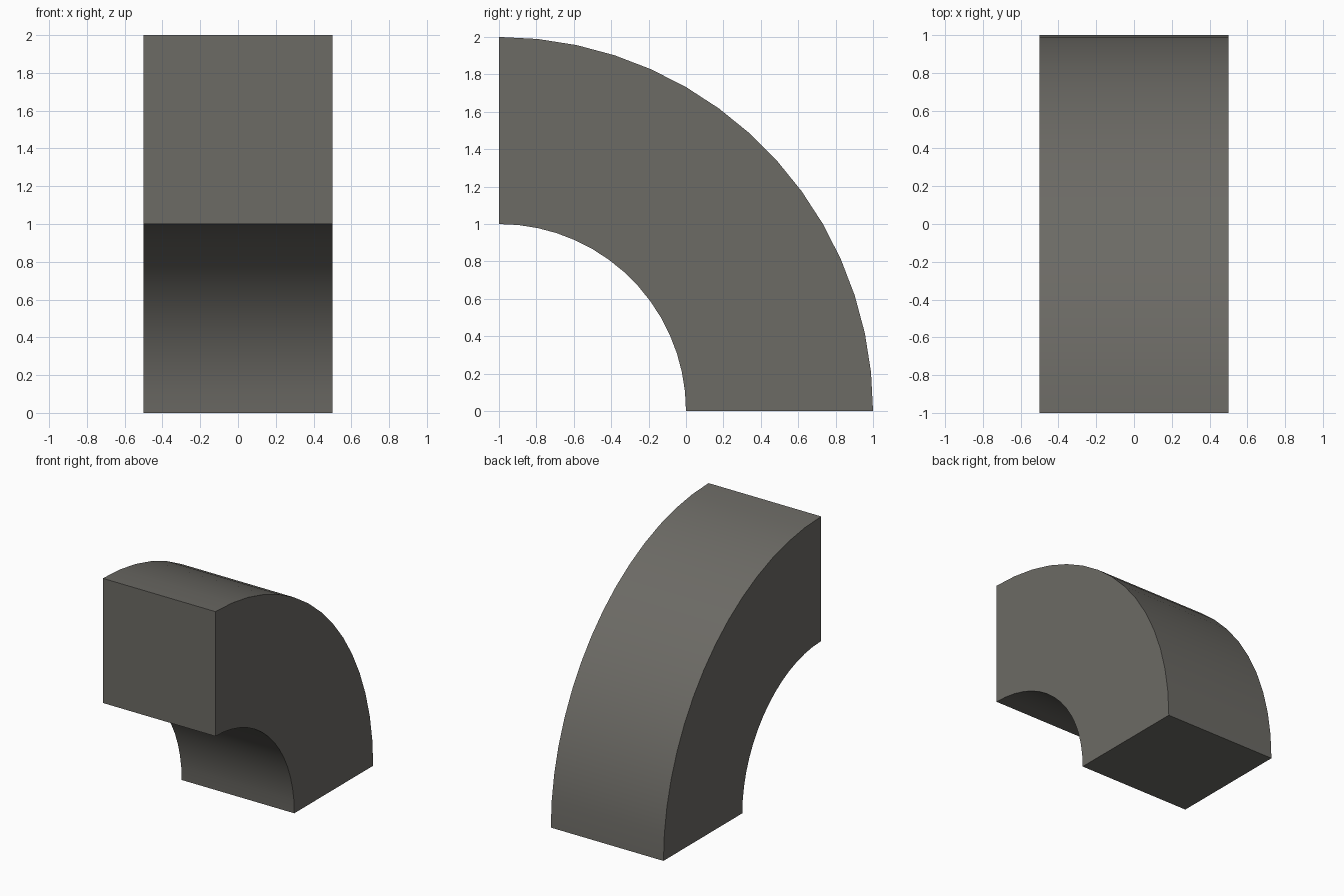
import bpy, bmesh
from math import sin, cos, radians

if "Cube" in bpy.data.objects:
    bpy.data.objects.remove(bpy.data.objects["Cube"])

SEGMENTS = 15           # 6 degree steps through the quarter turn
INNER, OUTER = 1.0, 2.0
HALF_WIDTH = 0.5
AXIS_Y = -1.0           # bend axis runs along x at y = -1, z = 0


def arc(bm, radius):
    angles = [radians(90 * i / SEGMENTS) for i in range(SEGMENTS + 1)]
    return [bm.verts.new((-HALF_WIDTH, AXIS_Y + radius * cos(a), radius * sin(a)))
            for a in angles]


# Quarter-ring side profile
bm = bmesh.new()
inner, outer = arc(bm, INNER), arc(bm, OUTER)
profile = bm.faces.new(outer + inner[::-1])

# Extrude across the width
result = bmesh.ops.extrude_face_region(bm, geom=[profile], use_keep_orig=True)
moved = [g for g in result["geom"] if isinstance(g, bmesh.types.BMVert)]
bmesh.ops.translate(bm, verts=moved, vec=(2 * HALF_WIDTH, 0, 0))
bmesh.ops.recalc_face_normals(bm, faces=bm.faces)

mesh = bpy.data.meshes.new("curved_block")
bm.to_mesh(mesh)
bm.free()
block = bpy.data.objects.new("curved_block", mesh)
bpy.context.collection.objects.link(block)

# Dull stone colour
stone = bpy.data.materials.new("stone")
stone.diffuse_color = (0.15, 0.145, 0.13, 1)
stone.use_nodes = True
stone.node_tree.nodes["Principled BSDF"].inputs["Base Color"].default_value = stone.diffuse_color
mesh.materials.append(stone)

# Smooth curved faces, crisp corners
bpy.context.view_layer.objects.active = block
block.select_set(True)
bpy.ops.object.shade_smooth_by_angle(angle=radians(30))
